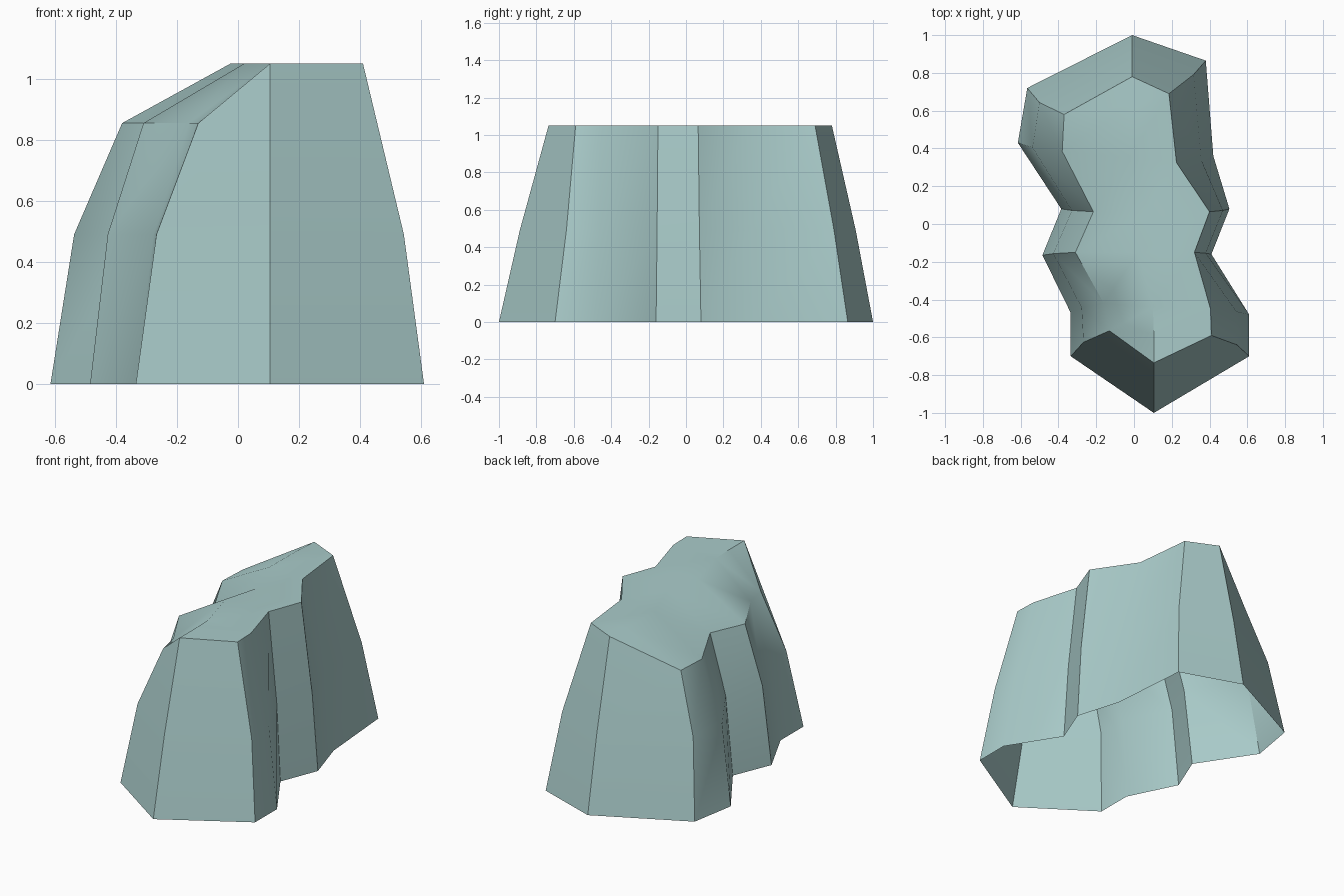
import bpy
import math

if "Cube" in bpy.data.objects:
    bpy.data.objects.remove(bpy.data.objects["Cube"])

# Plan outlines, counter-clockwise from the front tip
BASE = [(.105, -1), (.61, -.70), (.61, -.48), (.41, -.16), (.505, .08), (.42, .36), (.38, .865),
        (-.01, 1), (-.565, .72), (-.615, .43), (-.385, .08), (-.485, -.165), (-.335, -.47), (-.335, -.70)]
RIM = [(.105, -.735), (.41, -.59), (.405, -.45), (.32, -.15), (.40, .065), (.225, .325), (.185, .69),
       (-.01, .78), (-.37, .58), (-.38, .385), (-.215, .065), (-.31, -.15), (-.16, -.42), (-.13, -.565)]
RIDGE = [(.105, -.58), (.10, -.44), (.02, -.15), (.08, .065), (-.025, .35), (-.02, .63)]
TOP, LOW, WAIST = 1.05, .855, .49
N = len(BASE)

# Three stacked rings plus the ridge line on the top
verts = [(x, y, 0) for x, y in BASE]
for i, ((bx, by), (tx, ty)) in enumerate(zip(BASE, RIM)):
    fy = .42 if i in (0, 6, 7) else .55
    verts.append((bx + (tx - bx) * .33, by + (ty - by) * fy, WAIST))
verts += [(x, y, LOW if i > 7 else TOP) for i, (x, y) in enumerate(RIM)]
verts += [(x, y, TOP) for x, y in RIDGE]

# Walls, open underneath
faces = []
for ring in (0, N):
    for i in range(N):
        j = (i + 1) % N
        faces.append((ring + i, ring + j, ring + N + j, ring + N + i))

# Top: flat right half, sloping left half, closed at both tips
rim, ridge = 2 * N, 3 * N
for k in range(5):
    r, l, m = rim + 1 + k, rim + 13 - k, ridge + k
    faces.append((m, r, r + 1, m + 1))
    faces.append((l, m, m + 1, l - 1))
faces += [(rim, rim + 1, ridge), (rim, ridge, rim + 13),
          (rim + 6, rim + 7, ridge + 5), (ridge + 5, rim + 7, rim + 8)]

mesh = bpy.data.meshes.new("rock")
mesh.from_pydata(verts, [], faces)
rock = bpy.data.objects.new("rock", mesh)
bpy.context.collection.objects.link(rock)

stone = bpy.data.materials.new("pale teal stone")
stone.diffuse_color = (.40, .60, .59, 1)
stone.use_nodes = True
stone.node_tree.nodes["Principled BSDF"].inputs["Base Color"].default_value = stone.diffuse_color
mesh.materials.append(stone)

# Soft shading over the gentle bends, crisp corners
bpy.context.view_layer.objects.active = rock
rock.select_set(True)
bpy.ops.object.shade_smooth_by_angle(angle=math.radians(36))
